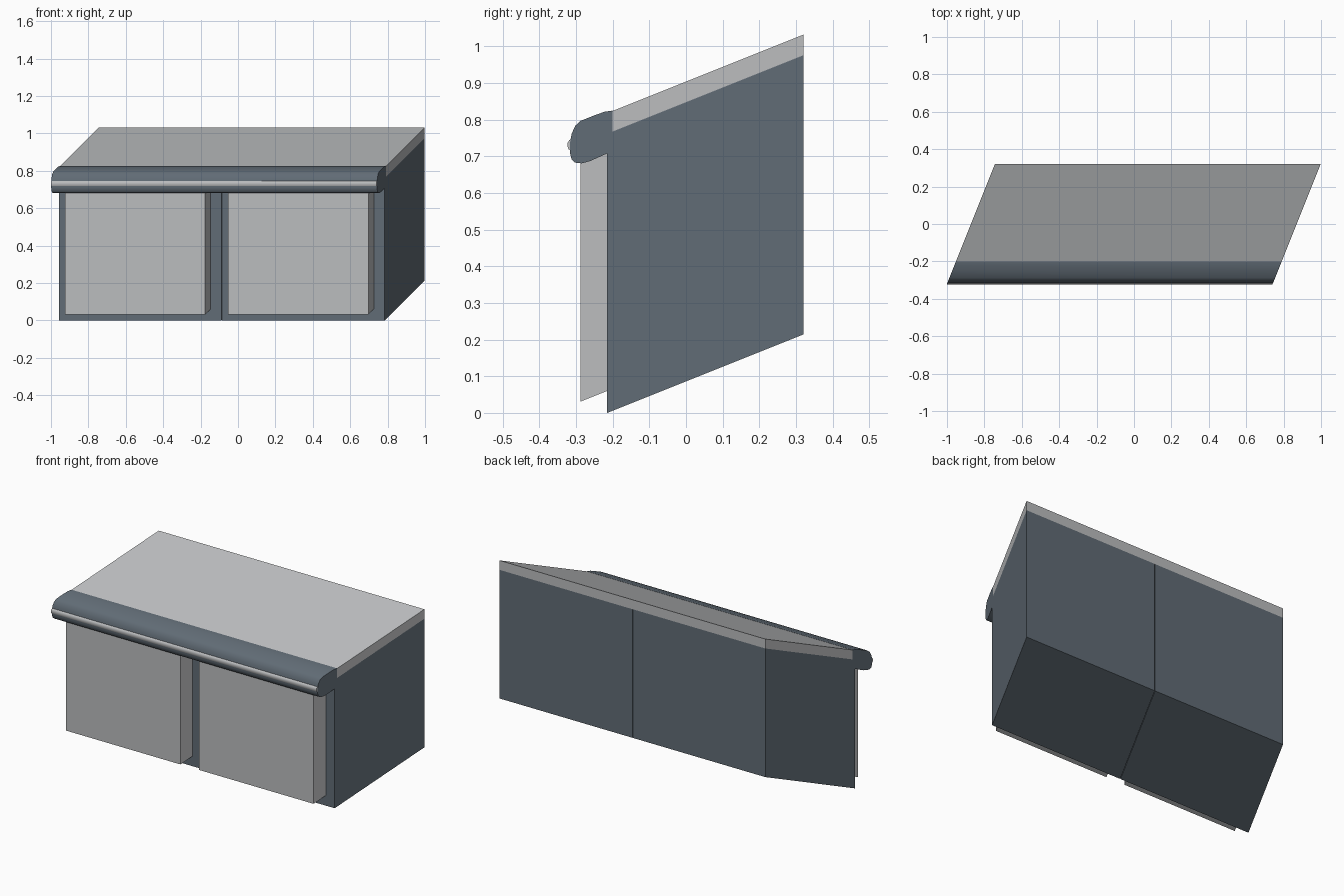
import bpy, bmesh

if "Cube" in bpy.data.objects:
    bpy.data.objects.remove(bpy.data.objects["Cube"])

K, Y0 = 0.4, -0.215          # oblique shear: depth pushes x and z
BACK = 0.32


def material(name, rgb):
    m = bpy.data.materials.new(name)
    m.diffuse_color = (*rgb, 1)
    m.use_nodes = True
    m.node_tree.nodes["Principled BSDF"].inputs["Base Color"].default_value = m.diffuse_color
    return m


DARK = material("dark_blue_grey", (0.12, 0.15, 0.18))
LIGHT = material("light_grey", (0.5, 0.51, 0.52))


def extrude_profile(name, profile, x0, x1, mat, smooth=False):
    """Extrude a (y, z) outline along x, with the ends slanted by the shear."""
    bm = bmesh.new()
    face = bm.faces.new([bm.verts.new((x0 + K * (y - Y0), y, z)) for y, z in profile])
    ext = bmesh.ops.extrude_face_region(bm, geom=[face])["geom"]
    bmesh.ops.translate(bm, vec=(x1 - x0, 0, 0),
                        verts=[g for g in ext if isinstance(g, bmesh.types.BMVert)])
    bmesh.ops.recalc_face_normals(bm, faces=bm.faces)
    me = bpy.data.meshes.new(name)
    bm.to_mesh(me)
    bm.free()
    ob = bpy.data.objects.new(name, me)
    bpy.context.collection.objects.link(ob)
    me.materials.append(mat)
    if smooth:
        bpy.ops.object.select_all(action='DESELECT')
        ob.select_set(True)
        bpy.context.view_layer.objects.active = ob
        bpy.ops.object.shade_smooth_by_angle()
    return ob


def oblique_box(name, x0, x1, y0, y1, z0, z1, mat):
    f, b = K * (y0 - Y0), K * (y1 - Y0)
    return extrude_profile(name, [(y0, z0 + f), (y1, z0 + b), (y1, z1 + b), (y0, z1 + f)],
                           x0, x1, mat)


# Two cabinet carcasses, each with a door standing proud of the front
for side, x0, x1 in (("left", -0.958, -0.089), ("right", -0.086, 0.784)):
    oblique_box(side + "_cabinet", x0, x1, Y0, BACK, 0, 0.762, DARK)
    oblique_box(side + "_door", x0 + 0.061, x1 - 0.058, -0.288, BACK - 0.002, 0.06, 0.715, LIGHT)

# Pale countertop slab
oblique_box("countertop", -0.958, 0.784, -0.2, BACK, 0.762, 0.818, LIGHT)

# Rounded front lip
lip = [(-0.2, 0.825), (-0.222, 0.822), (-0.25, 0.812), (-0.288, 0.797), (-0.302, 0.784),
       (-0.312, 0.762), (-0.317, 0.735), (-0.317, 0.71), (-0.312, 0.692), (-0.303, 0.683),
       (-0.285, 0.681), (-0.262, 0.687), (-0.2, 0.715)]
extrude_profile("front_lip", lip, -0.958, 0.784, DARK, smooth=True)

# Thin pale trim strip along the lip
strip = [(-0.314, 0.747), (-0.319, 0.744), (-0.323, 0.737), (-0.323, 0.726),
         (-0.32, 0.719), (-0.314, 0.717)]
extrude_profile("trim_strip", strip, -0.957, 0.783, LIGHT, smooth=True)
